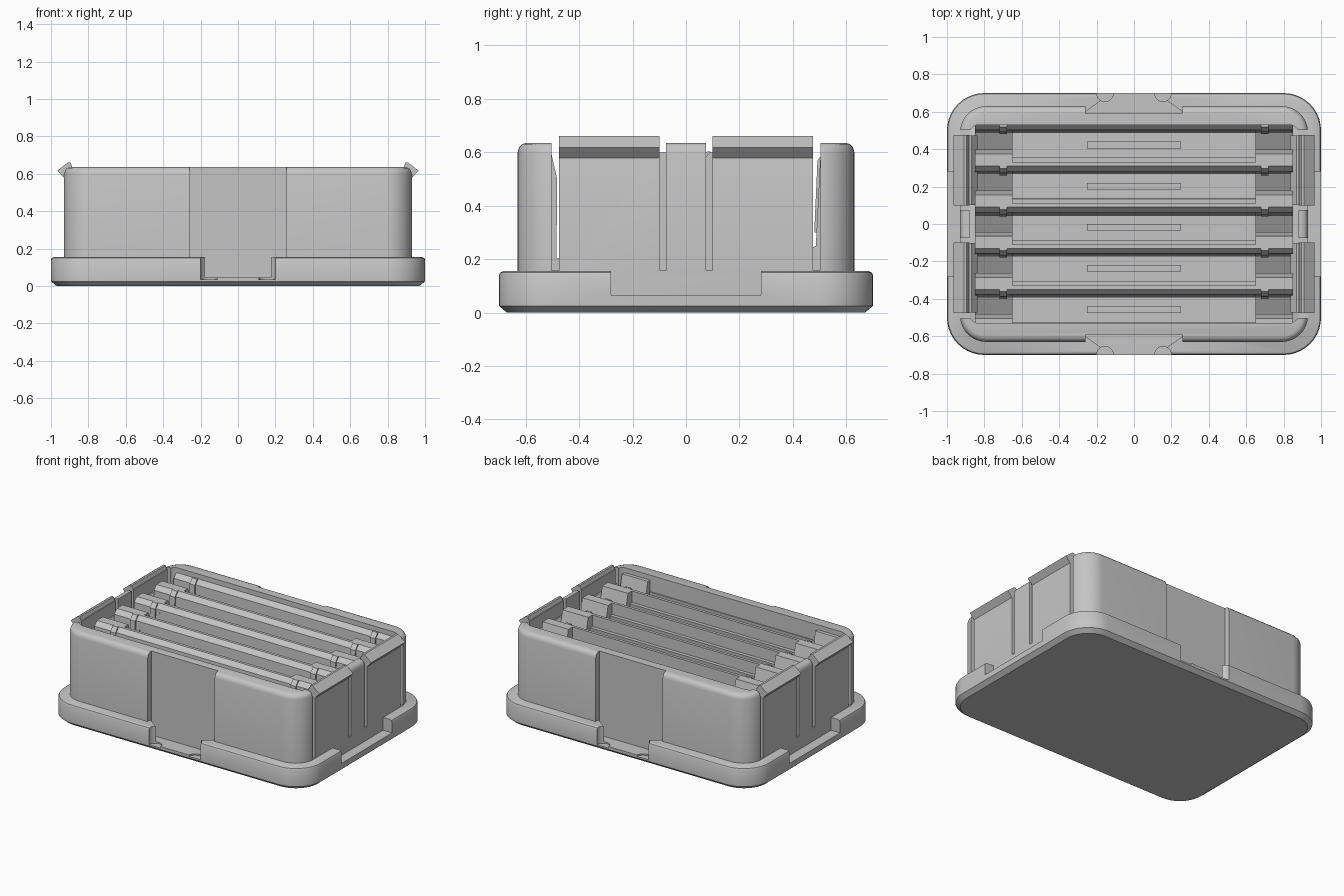
import bpy, bmesh, math

if "Cube" in bpy.data.objects:
    bpy.data.objects.remove(bpy.data.objects["Cube"], do_unlink=True)

GREY = (0.56, 0.56, 0.56, 1)
mat = bpy.data.materials.new("plain grey")
mat.use_nodes = True
mat.diffuse_color = GREY
mat.node_tree.nodes["Principled BSDF"].inputs["Base Color"].default_value = GREY


def finish(name, bm):
    bmesh.ops.recalc_face_normals(bm, faces=bm.faces)
    mesh = bpy.data.meshes.new(name)
    bm.to_mesh(mesh)
    bm.free()
    mesh.materials.append(mat)
    ob = bpy.data.objects.new(name, mesh)
    bpy.context.collection.objects.link(ob)
    return ob


def loft(name, loops):
    """Closed solid skinned through equal-length point loops."""
    bm = bmesh.new()
    rings = [[bm.verts.new(p) for p in loop] for loop in loops]
    n = len(rings[0])
    for a, b in zip(rings, rings[1:]):
        for i in range(n):
            j = (i + 1) % n
            bm.faces.new((a[i], a[j], b[j], b[i]))
    bm.faces.new(rings[0][::-1])
    bm.faces.new(rings[-1])
    return finish(name, bm)


def rounded(name, hx, hy, r, levels, seg=10):
    """Rounded rectangle stacked through (height, inset) levels."""
    loops = []
    for z, d in levels:
        loop = []
        for q, (sx, sy) in enumerate(((1, 1), (-1, 1), (-1, -1), (1, -1))):
            for i in range(seg + 1):
                a = math.pi / 2 * (q + i / seg)
                loop.append((sx * (hx - r) + (r - d) * math.cos(a),
                             sy * (hy - r) + (r - d) * math.sin(a), z))
        loops.append(loop)
    return loft(name, loops)


def box(name, x, y, z):
    return loft(name, [[(x[0], y[0], h), (x[1], y[0], h), (x[1], y[1], h), (x[0], y[1], h)] for h in z])


def along_x(name, profile, x0, x1):
    return loft(name, [[(x, y, z) for y, z in profile] for x in (x0, x1)])


def along_y(name, profile, y0, y1):
    return loft(name, [[(x, y, z) for x, z in profile] for y in (y0, y1)])


def along_z(name, profile, z0, z1):
    return loft(name, [[(x, y, z) for x, y in profile] for z in (z0, z1)])


def cut(ob, cutters):
    bpy.context.view_layer.objects.active = ob
    for c in cutters:
        c.hide_render = True
        m = ob.modifiers.new("cut", 'BOOLEAN')
        m.operation, m.solver, m.object = 'DIFFERENCE', 'EXACT', c
        bpy.ops.object.modifier_apply(modifier=m.name)
    for c in cutters:
        bpy.data.objects.remove(c, do_unlink=True)


def span(s, a, b):
    return sorted((s * a, s * b))


# Base flange with finger notches on all four sides
base = rounded("base_flange", 1, 0.7, 0.2,
               [(0, 0.03), (0.025, 0), (0.14, 0), (0.15, 0.005), (0.155, 0.015)])
cutters = []
for s in (-1, 1):
    cutters.append(along_z("notch", [(-0.26, s * 0.59), (0.26, s * 0.59), (0.26, s * 0.6),
                                     (0.155, s * 0.675), (0.155, s * 0.75),
                                     (-0.155, s * 0.75), (-0.155, s * 0.675), (-0.26, s * 0.6)], 0.046, 0.3))
    for x in (-0.155, 0.155):
        disc = [(x + 0.045 * math.cos(a * math.pi / 12), s * 0.7 + 0.045 * math.sin(a * math.pi / 12))
                for a in range(24)]
        cutters.append(along_z("dimple", disc, 0.036, 0.3))
    cutters.append(box("side_notch", span(s, 0.925, 1.1), (-0.28, 0.28), (0.065, 0.3)))
cut(base, cutters)

# Upright wall ring, with recessed front and back panels and clip slits
wall = rounded("outer_wall", 0.93, 0.63, 0.14,
               [(0.05, 0), (0.6, 0), (0.618, 0.005), (0.63, 0.016), (0.635, 0.032)])
cutters = [rounded("cavity", 0.88, 0.53, 0.05, [(0.1, 0), (0.8, 0)])]
for s in (-1, 1):
    cutters.append(box("panel_recess", (-0.26, 0.26), span(s, 0.59, 0.8), (0.03, 0.8)))
    for t in (-1, 1):
        for y0, y1 in ((0.075, 0.1), (0.475, 0.503)):
            cutters.append(box("slit", span(s, 0.8, 1), span(t, y0, y1), (0.157, 0.8)))
cut(wall, cutters)

# Snap clips: inner backing plate and outward hook
for s, side in ((1, "left"), (-1, "right")):
    for t, end in ((1, "back"), (-1, "front")):
        y = span(t, 0.1, 0.475)
        hook = [(0.88, 0.62), (0.895, 0.66), (0.91, 0.66), (0.965, 0.617), (0.93, 0.578), (0.88, 0.578)]
        along_y(f"{side}_{end}_hook", [(s * x, z) for x, z in hook], *y)
        plate = [(0.838, 0.15), (0.838, 0.5), (0.87, 0.54), (0.91, 0.54), (0.91, 0.15)]
        along_y(f"{side}_{end}_clip_plate", [(s * x, z) for x, z in plate], *span(t, 0.102, 0.473))

# Rack: thin dividers leaning back over deep bays, with sloped blocks at the ends
starts = [0.51 - 0.22 * k for k in range(5)]
PITCH, TOP, FLOOR = 0.22, 0.6, 0.17


def rack_profile(is_end):
    pts = [(0.55, 0.1), (0.55, 0.62)]
    for b in starts:
        n = b - PITCH
        # leaning front face with a flared lead-in
        pts += [(b + 0.02, TOP), (b - 0.008, 0.57)]
        if is_end:
            pts += [(b - 0.024, 0.25), (n + 0.105, 0.2),
                    (n + 0.108, 0.5), (n + 0.085, TOP)]
        else:
            pts += [(b - 0.024, FLOOR), (n + 0.03, FLOOR),
                    (n + 0.065, 0.52), (n + 0.04, 0.52), (n + 0.04, TOP)]
    return pts + [(-0.57, TOP), (-0.57, 0.1)]


along_x("rack_middle", rack_profile(False), -0.65, 0.65)
for s, side in ((1, "left"), (-1, "right")):
    along_x(f"rack_{side}_end", rack_profile(True), *span(s, 0.65, 0.85))

# Guide ribs on each divider and a raised pad on each bay floor
for i, b in enumerate(starts):
    box(f"bay_pad_{i + 1}", (-0.25, 0.25), (b - 0.105, b - 0.07), (FLOOR - 0.03, FLOOR + 0.02))
    rib = [(b + 0.022, TOP + 0.002), (b + 0.008, TOP + 0.002), (b - 0.018, 0.57), (b - 0.03, 0.3), (b, 0.3)]
    for s, side in ((1, "left"), (-1, "right")):
        along_x(f"{side}_guide_rib_{i + 1}", rib, *span(s, 0.68, 0.72))

# Smooth rounded surfaces, keep creases sharp
bpy.ops.object.select_all(action='DESELECT')
for ob in (base, wall):
    ob.select_set(True)
bpy.context.view_layer.objects.active = wall
bpy.ops.object.shade_smooth_by_angle(angle=math.radians(35))
